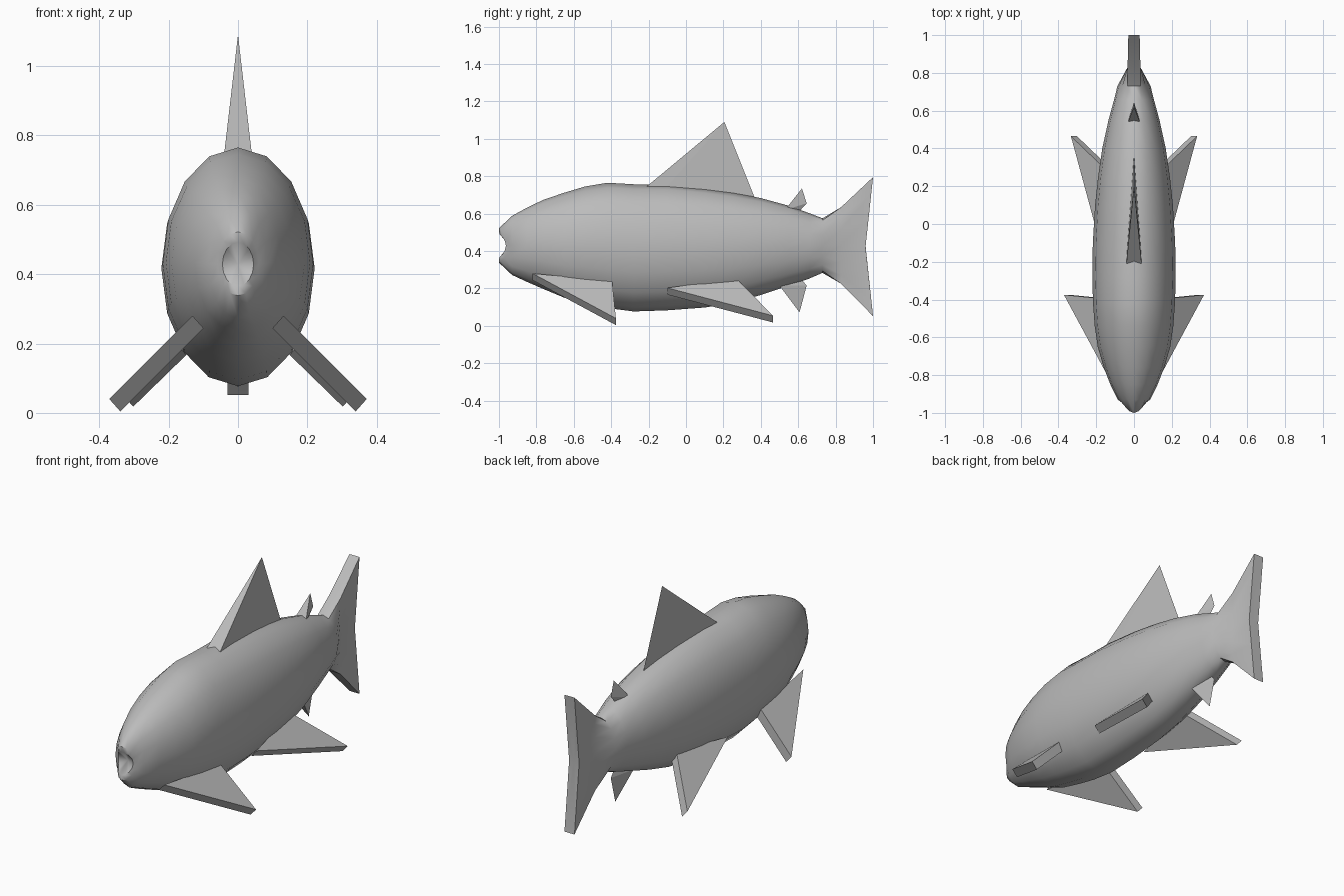
import bpy, bmesh, math
from mathutils import Vector

if "Cube" in bpy.data.objects:
    bpy.data.objects.remove(bpy.data.objects["Cube"])

grey = bpy.data.materials.new("fish grey")
grey.diffuse_color = (0.5, 0.5, 0.5, 1)
grey.use_nodes = True
grey.node_tree.nodes["Principled BSDF"].inputs["Base Color"].default_value = grey.diffuse_color


def finish(name, bm, angle=None):
    bmesh.ops.recalc_face_normals(bm, faces=bm.faces)
    mesh = bpy.data.meshes.new(name)
    bm.to_mesh(mesh)
    bm.free()
    obj = bpy.data.objects.new(name, mesh)
    obj.data.materials.append(grey)
    bpy.context.collection.objects.link(obj)
    if angle:
        bpy.ops.object.select_all(action='DESELECT')
        obj.select_set(True)
        bpy.context.view_layer.objects.active = obj
        bpy.ops.object.shade_smooth_by_angle(angle=math.radians(angle))


def solid(name, points):
    """Convex hull part from its corner points."""
    bm = bmesh.new()
    for p in points:
        bm.verts.new(p)
    bmesh.ops.convex_hull(bm, input=bm.verts)
    finish(name, bm)


N = 16


def ring(bm, y, top, bottom, w, mouth=0.0, tail=None):
    """Oval ring; mouth pulls the corners back, tail makes it a flat slab."""
    verts = []
    for k in range(N):
        c, s = math.cos(math.tau * k / N), math.sin(math.tau * k / N)
        yy = y + mouth * c * c
        if tail is not None:
            s = max(-1, min(1, s / 0.92))
            c = 0 if abs(c) < 0.01 else math.copysign(1, c)
            yy = y - tail * (1 - abs(s))
        verts.append(bm.verts.new((w * c, yy, (top + bottom) / 2 + s * (top - bottom) / 2)))
    return verts


# Body with mouth and tail fin: y, top, bottom, half width
stations = [(-0.93, 0.588, 0.272, 0.085), (-0.85, 0.632, 0.235, 0.125),
            (-0.76, 0.675, 0.196, 0.160), (-0.65, 0.712, 0.150, 0.192),
            (-0.54, 0.745, 0.122, 0.208), (-0.42, 0.765, 0.095, 0.217),
            (-0.28, 0.757, 0.077, 0.221), (-0.10, 0.755, 0.083, 0.218),
            (0.10, 0.735, 0.098, 0.206), (0.25, 0.713, 0.122, 0.190),
            (0.40, 0.683, 0.165, 0.168), (0.55, 0.642, 0.215, 0.135),
            (0.66, 0.602, 0.253, 0.105), (0.73, 0.575, 0.283, 0.088)]
bm = bmesh.new()
rings = [ring(bm, -0.998, 0.492, 0.365, 0.045, mouth=0.035),
         ring(bm, -1.0, 0.522, 0.338, 0.060, mouth=0.055)]
rings += [ring(bm, *st) for st in stations]
rings += [ring(bm, 0.83, 0.635, 0.225, 0.034, tail=0.0),
          ring(bm, 1.0, 0.795, 0.052, 0.030, tail=0.04)]
for a, b in zip(rings, rings[1:]):
    for k in range(N):
        j = (k + 1) % N
        bm.faces.new((a[k], a[j], b[j], b[k]))
for end, y in ((rings[0], -0.945), (rings[-1], 0.96)):
    centre = bm.verts.new((0, y, 0.428))
    for k in range(N):
        bm.faces.new((end[k], end[(k + 1) % N], centre))
finish("body", bm, 40)

# Dorsal fin: broad front edge, sharp back edge
solid("dorsal_fin", [(-0.04, -0.21, 0.745), (0.04, -0.21, 0.745), (-0.04, -0.16, 0.68),
                     (0.04, -0.16, 0.68), (0, 0.37, 0.66), (0, 0.365, 0.69), (0, 0.205, 1.09)])

# Small fins above and below the tail root
solid("adipose_fin", [(-0.035, 0.53, 0.62), (0.035, 0.53, 0.62), (0, 0.62, 0.735),
                      (0, 0.645, 0.655), (0, 0.595, 0.60)])
solid("anal_fin", [(-0.035, 0.50, 0.215), (0.035, 0.50, 0.215), (0, 0.607, 0.072),
                   (0, 0.645, 0.215), (0, 0.60, 0.27)])

# Paired fins: slanted triangular slabs: front root, tip, rear root
half = Vector((0.016, 0, 0.018))
pairs = {"pectoral_fin": [(0.115, -0.82, 0.262), (0.355, -0.375, 0.022), (0.155, -0.395, 0.222)],
         "pelvic_fin": [(0.165, -0.10, 0.185), (0.318, 0.465, 0.036), (0.115, 0.27, 0.235)]}
for name, corners in pairs.items():
    for side, sx in (("right", 1), ("left", -1)):
        pts = [Vector(c) + half * d for c in corners for d in (-1, 1)]
        solid(f"{side}_{name}", [(p.x * sx, p.y, p.z) for p in pts])
